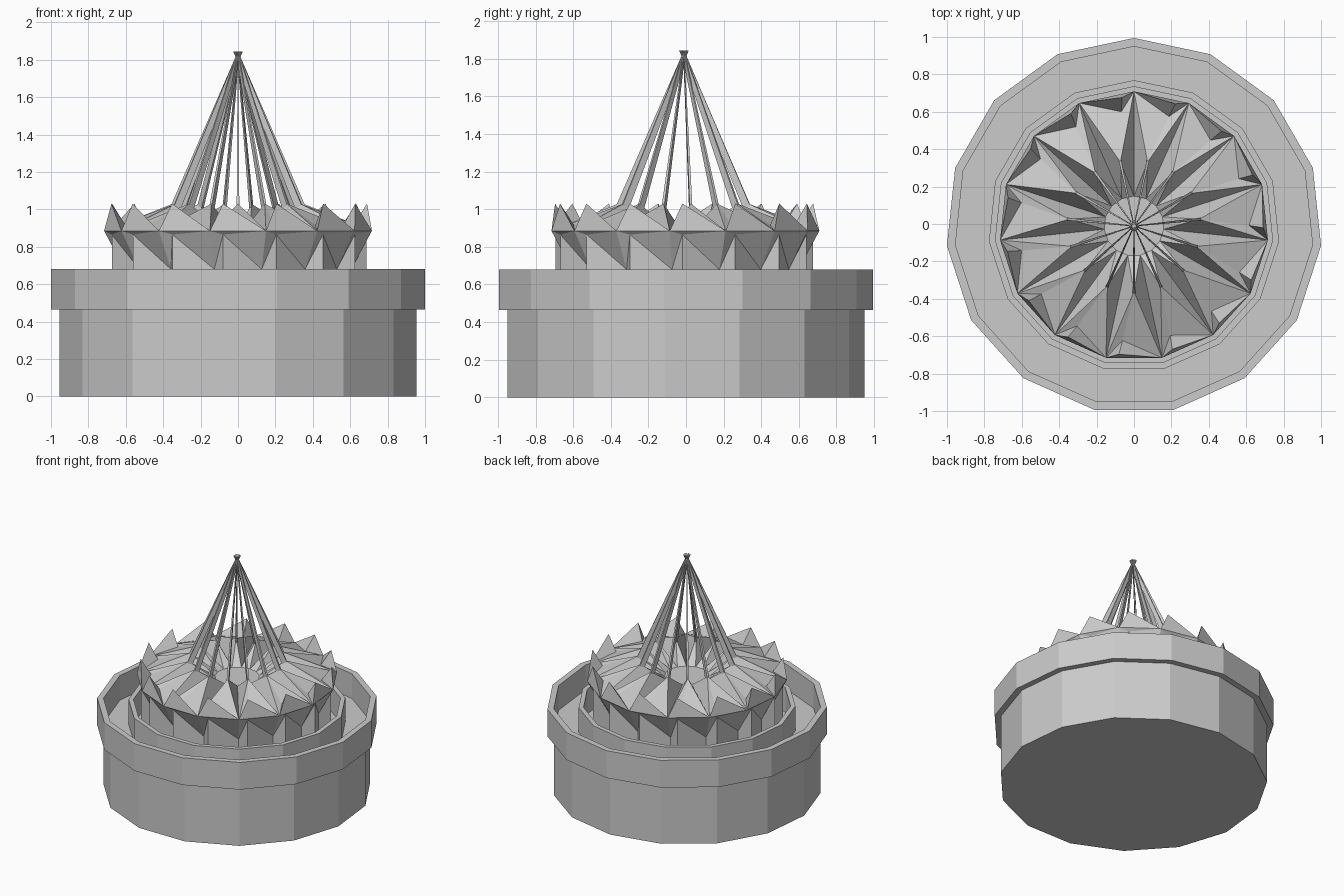
import bpy, bmesh
from math import sin, cos, radians
from mathutils import Vector

if "Cube" in bpy.data.objects:
    bpy.data.objects.remove(bpy.data.objects["Cube"])

SIDES = 15
STEP = 360 / SIDES
CENTRE_Y = -0.011

grey = bpy.data.materials.new("plain grey")
grey.use_nodes = True
grey.diffuse_color = (0.6, 0.6, 0.6, 1)
grey.node_tree.nodes["Principled BSDF"].inputs["Base Color"].default_value = grey.diffuse_color


def polar(radius, degrees, z):
    a = radians(degrees)
    return Vector((radius * cos(a), radius * sin(a) + CENTRE_Y, z))


def ring(bm, radius, z, turn=0):
    return [bm.verts.new(polar(radius, 90 + STEP * j + turn, z)) for j in range(SIDES)]


def finish(bm, name):
    bmesh.ops.recalc_face_normals(bm, faces=bm.faces)
    mesh = bpy.data.meshes.new(name)
    bm.to_mesh(mesh)
    bm.free()
    mesh.materials.append(grey)
    obj = bpy.data.objects.new(name, mesh)
    bpy.context.collection.objects.link(obj)
    return obj


def lathe(name, profile, loop=False):
    """Turn a (radius, z) profile into a faceted body; loop makes a tube."""
    bm = bmesh.new()
    rings = [ring(bm, r, z) for r, z in profile]
    pairs = list(zip(rings, rings[1:]))
    if loop:
        pairs.append((rings[-1], rings[0]))
    else:
        bm.faces.new(rings[0])
        bm.faces.new(rings[-1])
    for low, high in pairs:
        for j in range(SIDES):
            n = (j + 1) % SIDES
            bm.faces.new((low[j], low[n], high[n], high[j]))
    return finish(bm, name)


# Base drum with raised rim and inner kerb
RIM_Z, FLOOR_Z = 0.68, 0.465
lathe("base_drum", [(0.96, 0), (0.96, FLOOR_Z), (1.0055, FLOOR_Z), (1.0055, RIM_Z),
                    (0.96, RIM_Z), (0.96, FLOOR_Z + 0.02)])
lathe("inner_kerb", [(0.78, FLOOR_Z), (0.78, RIM_Z), (0.745, RIM_Z), (0.745, FLOOR_Z)], loop=True)

# Folded crown: pleated wall, flange, slanted teeth and star roof
bm = bmesh.new()
SKEW = 5.3
flange = ring(bm, 0.72, 0.885)
wall_top = ring(bm, 0.688, 0.865, SKEW)
wall_foot = ring(bm, 0.688, FLOOR_Z, SKEW)
pleat_top = ring(bm, 0.61, RIM_Z)
pleat_foot = ring(bm, 0.61, FLOOR_Z)
peak = ring(bm, 0.69, 1.03, SKEW)
tooth_back = ring(bm, 0.615, 0.915, SKEW + 1)
ridge = ring(bm, 0.35, 1.03, STEP / 2)
hub = ring(bm, 0.16, 0.89)
for j in range(SIDES):
    n = (j + 1) % SIDES
    F, G, A, B = flange[j], flange[n], wall_top[j], wall_foot[j]
    P, Q, R = peak[j], tooth_back[j], ridge[j]
    for face in (
        (F, A, G), (F, pleat_top[j], A), (G, A, pleat_top[n]),
        (A, pleat_top[j], pleat_foot[j], B), (A, B, pleat_foot[n], pleat_top[n]),
        (F, G, P), (F, P, Q), (P, G, Q),
        (F, Q, R), (Q, G, R), (F, R, hub[j]), (G, hub[n], R), (R, hub[n], hub[j]),
    ):
        bm.faces.new(face)
bm.faces.new(hub)
bm.faces.new([v for pair in zip(pleat_foot, wall_foot) for v in pair])
finish(bm, "crown")

# Thin blades rising from the roof ridges to the spire tip
bm = bmesh.new()
for j in range(SIDES):
    angle = 90 + STEP * (j + 0.5)
    side = polar(1, angle + 90, 0) - polar(0, 0, 0)
    side.y -= CENTRE_Y - CENTRE_Y
    ends = []
    for outer, inner, z_out, z_in, half in ((0.36, 0.325, 1.02, 1.0, 0.007),
                                            (0.0, -0.026, 1.845, 1.845, 0.002)):
        o, i = polar(outer, angle, z_out), polar(inner, angle, z_in)
        corners = (o - side * half, o + side * half, i + side * half, i - side * half)
        ends.append([bm.verts.new(c) for c in corners])
    foot, tip = ends
    bm.faces.new(foot)
    bm.faces.new(tip)
    for k in range(4):
        m = (k + 1) % 4
        bm.faces.new((foot[k], foot[m], tip[m], tip[k]))
finish(bm, "spire_blades")
